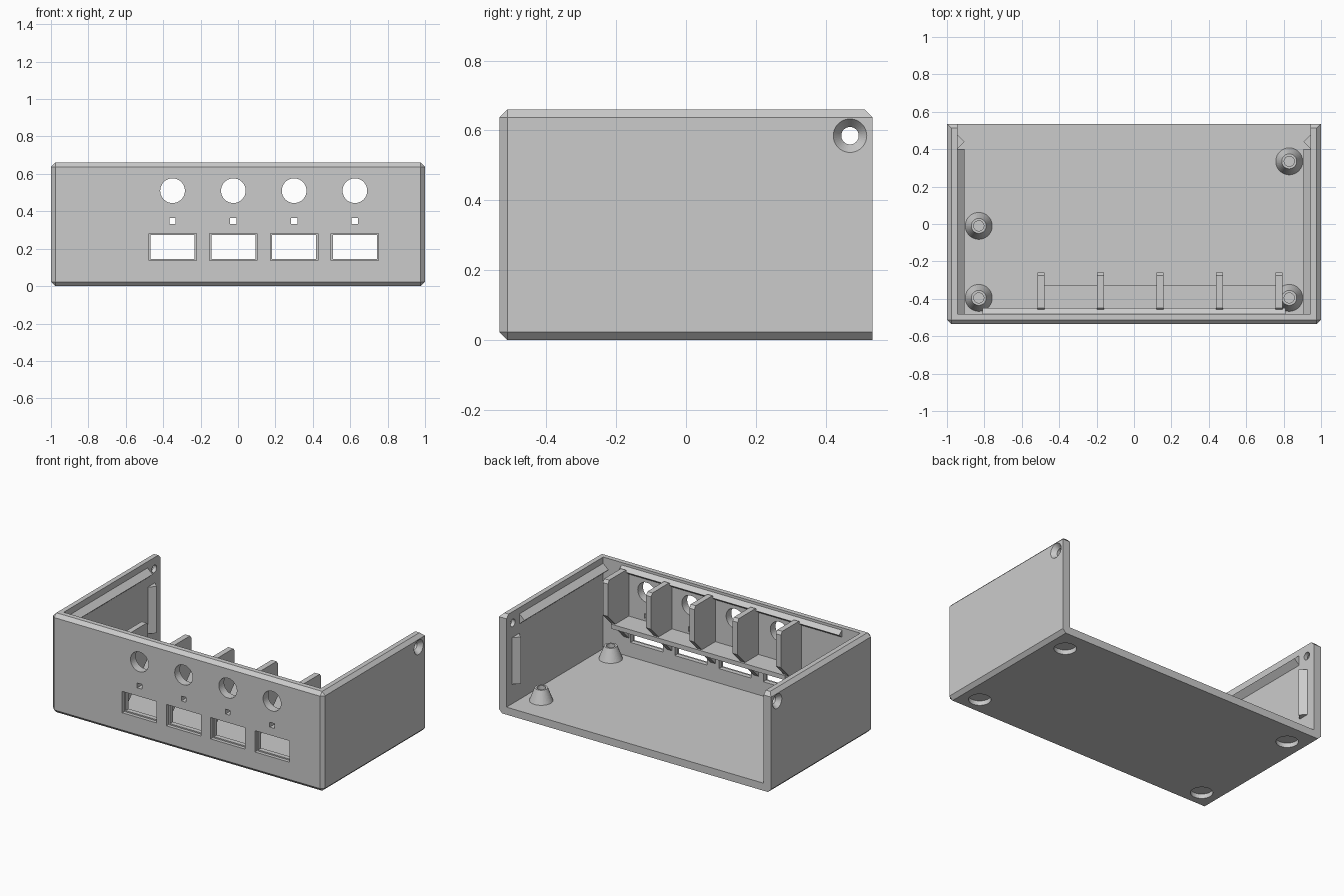
import bpy, bmesh, math
from mathutils import Matrix, Vector

cube = bpy.data.objects.get("Cube")
if cube:
    bpy.data.objects.remove(cube, do_unlink=True)

grey = bpy.data.materials.new("light grey plastic")
grey.use_nodes = True
grey.diffuse_color = (0.6, 0.6, 0.6, 1)
grey.node_tree.nodes["Principled BSDF"].inputs["Base Color"].default_value = (0.6, 0.6, 0.6, 1)


def make(name, bm):
    """Turn a bmesh into a grey object."""
    bmesh.ops.recalc_face_normals(bm, faces=bm.faces)
    mesh = bpy.data.meshes.new(name)
    bm.to_mesh(mesh)
    bm.free()
    mesh.materials.append(grey)
    obj = bpy.data.objects.new(name, mesh)
    bpy.context.collection.objects.link(obj)
    return obj


def box(bm, lo, hi):
    lo, hi = Vector(lo), Vector(hi)
    mat = Matrix.Translation((lo + hi) / 2) @ Matrix.Diagonal((*(hi - lo), 1))
    return bmesh.ops.create_cube(bm, size=1, matrix=mat)["verts"]


def cone(bm, start, end, r1, r2, sides=40):
    """Round bar from start to end."""
    start, end = Vector(start), Vector(end)
    axis = end - start
    mat = Matrix.Translation((start + end) / 2) @ axis.to_track_quat("Z", "Y").to_matrix().to_4x4()
    bmesh.ops.create_cone(bm, cap_ends=True, segments=sides, radius1=r1, radius2=r2,
                          depth=axis.length, matrix=mat)


def prism(bm, points, offset):
    """Extrude a closed outline by an offset."""
    face = bm.faces.new([bm.verts.new(p) for p in points])
    new = bmesh.ops.extrude_face_region(bm, geom=[face])["geom"]
    bmesh.ops.translate(bm, vec=offset, verts=[v for v in new if isinstance(v, bmesh.types.BMVert)])


def cut(obj, bm):
    """Subtract a bmesh from an object and discard the cutter."""
    cutter = make("cutter", bm)
    cutter.hide_render = True
    mod = obj.modifiers.new("cut", "BOOLEAN")
    mod.operation, mod.solver, mod.object = "DIFFERENCE", "EXACT", cutter
    graph = bpy.context.evaluated_depsgraph_get()
    mesh = bpy.data.meshes.new_from_object(obj.evaluated_get(graph))
    obj.modifiers.clear()
    obj.data = mesh
    bpy.data.objects.remove(cutter, do_unlink=True)


FRONT, BACK, TOP = -0.535, 0.535, 0.66
INNER_X, INNER_FRONT, FLOOR = 0.945, -0.48, 0.05
bays = [-0.35 + 0.325 * i for i in range(4)]

# Chamfered tray, open at the top and back
bm = bmesh.new()
box(bm, (-1, FRONT, 0), (1, BACK, TOP))
edges = []
for e in bm.edges:
    mid = (e.verts[0].co + e.verts[1].co) / 2
    if mid.y < BACK - 0.01 or mid.z > TOP - 0.01:
        edges.append(e)
bmesh.ops.bevel(bm, geom=edges, offset=0.023, segments=1, affect="EDGES")
case = make("case_shell", bm)
bm = bmesh.new()
box(bm, (-INNER_X, INNER_FRONT, FLOOR), (INNER_X, 1, 1))
cut(case, bm)

# Front openings: button holes, indicator holes and bevelled windows
bm = bmesh.new()
for x in bays:
    cone(bm, (x, -0.6, 0.51), (x, -0.44, 0.51), 0.066, 0.066)
    box(bm, (x - 0.017, -0.6, 0.333), (x + 0.017, -0.44, 0.365))
    box(bm, (x - 0.118, -0.6, 0.146), (x + 0.118, -0.44, 0.272))
cut(case, bm)
bm = bmesh.new()
for x in bays:
    box(bm, (x - 0.127, -0.6, 0.138), (x + 0.127, -0.512, 0.28))
cut(case, bm)

# Side screw holes with countersinks, and foot recesses below
bm = bmesh.new()
for s in (-1, 1):
    cone(bm, (s * 0.9, 0.47, 0.585), (s * 1.1, 0.47, 0.585), 0.025, 0.025)
cut(case, bm)
bm = bmesh.new()
for s in (-1, 1):
    cone(bm, (s * 0.97, 0.47, 0.585), (s * 1.03, 0.47, 0.585), 0.025, 0.071)
    for y in (-0.4, 0.39):
        cone(bm, (s * 0.86, y, -0.03), (s * 0.86, y, 0.03), 0.067, 0.067)
cut(case, bm)

# Snap rails and stops on the side walls
for s, side in ((1, "left"), (-1, "right")):
    wall, tip = s * (INNER_X + 0.002), s * 0.907
    bm = bmesh.new()
    prism(bm, [(wall, INNER_FRONT, 0.55), (tip, INNER_FRONT, 0.585), (wall, INNER_FRONT, 0.62)],
          (0, 0.88, 0))
    make(side + "_lid_rail", bm)
    bm = bmesh.new()
    prism(bm, [(wall, 0.4, 0.18), (tip, 0.44, 0.18), (wall, 0.48, 0.18)], (0, 0, 0.31))
    make(side + "_lid_stop", bm)

# Snap rib along the inside of the front wall
bm = bmesh.new()
prism(bm, [(-0.81, INNER_FRONT - 0.002, 0.595), (-0.81, -0.45, 0.62), (-0.81, INNER_FRONT - 0.002, 0.645)],
      (1.62, 0, 0))
make("front_lid_rib", bm)

# Dividers with sloping undersides between the bays
for i in range(5):
    x = -0.515 + 0.318 * i
    outline = [(-0.482, 0.17), (-0.26, 0.4), (-0.26, 0.615), (-0.275, 0.635), (-0.45, 0.635), (-0.482, 0.6)]
    bm = bmesh.new()
    prism(bm, [(x, y, z) for y, z in outline], (0.037, 0, 0))
    make("divider_%d" % (i + 1), bm)

# Shelf above the windows
bm = bmesh.new()
box(bm, (-0.5, INNER_FRONT - 0.002, 0.288), (0.78, -0.325, 0.318))
make("bay_shelf", bm)

# Conical standoffs with blind screw holes
for i, (x, y) in enumerate([(-0.83, -0.01), (-0.83, -0.395), (0.83, -0.395), (0.83, 0.335)]):
    bm = bmesh.new()
    cone(bm, (x, y, FLOOR - 0.005), (x, y, 0.135), 0.074, 0.04)
    post = make("standoff_%d" % (i + 1), bm)
    bm = bmesh.new()
    cone(bm, (x, y, 0.07), (x, y, 0.2), 0.027, 0.027)
    cut(post, bm)
